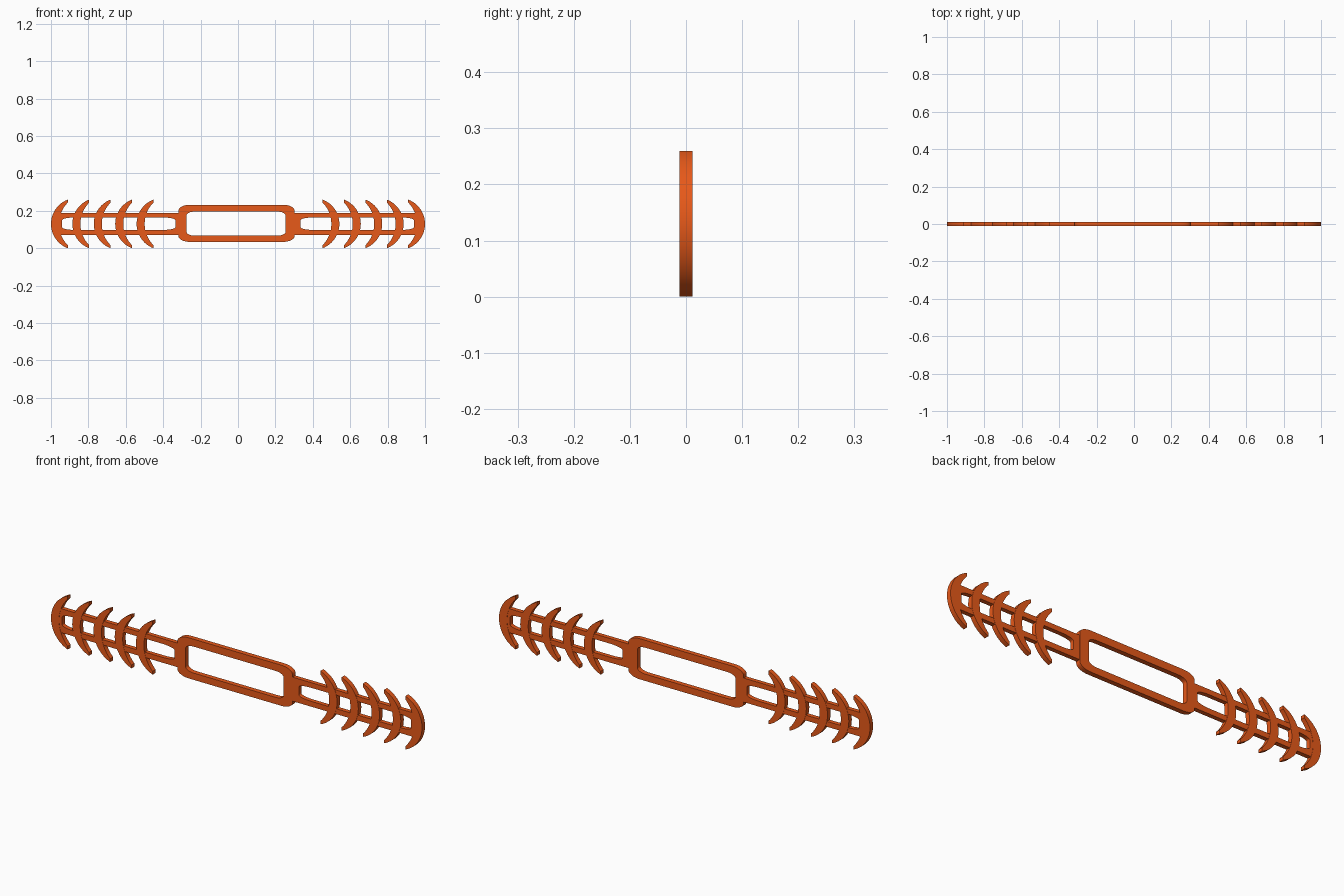
import bpy, bmesh
from math import sin, cos, pi, asin

if "Cube" in bpy.data.objects:
    bpy.data.objects.remove(bpy.data.objects["Cube"])

ZC = 0.13
mat = bpy.data.materials.new("orange_plastic")
mat.diffuse_color = (0.8, 0.1, 0.01, 1)
mat.use_nodes = True
mat.node_tree.nodes["Principled BSDF"].inputs["Base Color"].default_value = mat.diffuse_color


def rounded_rect(x0, x1, z0, z1, rx, rz, n=8):
    """Rectangle outline with elliptical corners."""
    pts = []
    corners = [(x1 - rx, z1 - rz), (x0 + rx, z1 - rz), (x0 + rx, z0 + rz), (x1 - rx, z0 + rz)]
    for k, (cx, cz) in enumerate(corners):
        for i in range(n + 1):
            a = (k + i / n) * pi / 2
            pts.append((cx + rx * cos(a), cz + rz * sin(a)))
    return pts


def arc(x_mid, x_tip, half, n=24):
    """Circular arc bulging to -x, from the lower tip to the upper tip."""
    s = x_tip - x_mid
    r = (s * s + half * half) / (2 * s)
    a = asin(half / r)
    return [(x_mid + r - r * cos(t), ZC + r * sin(t))
            for t in (a * (2 * i / n - 1) for i in range(n + 1))]


def band(name, outer, inner, depth, closed, mirror=1):
    """Solid strip between two matching outlines, extruded along y."""
    bm = bmesh.new()
    rows = [[bm.verts.new((mirror * x, y, z)) for x, z in line]
            for line, y in ((outer, -depth), (inner, -depth), (inner, depth), (outer, depth))]
    n = len(outer)
    for i in range(n if closed else n - 1):
        j = (i + 1) % n
        for k in range(4):
            a, b = rows[k], rows[(k + 1) % 4]
            bm.faces.new((a[i], a[j], b[j], b[i]))
    if not closed:
        for i in (0, -1):
            bm.faces.new([r[i] for r in rows])
    bmesh.ops.recalc_face_normals(bm, faces=bm.faces[:])
    me = bpy.data.meshes.new(name)
    bm.to_mesh(me)
    bm.free()
    me.materials.append(mat)
    ob = bpy.data.objects.new(name, me)
    bpy.context.collection.objects.link(ob)
    bpy.ops.object.select_all(action='DESELECT')
    ob.select_set(True)
    bpy.context.view_layer.objects.active = ob
    bpy.ops.object.shade_smooth_by_angle(angle=0.6)


# Wide centre frame
band("centre_frame",
     rounded_rect(-0.318, 0.302, 0.034, 0.232, 0.06, 0.03),
     rounded_rect(-0.275, 0.254, 0.067, 0.196, 0.045, 0.02), 0.0118, True)

for side, m in (("left", 1), ("right", -1)):
    # Twin rails joined at both ends
    band(side + "_rails",
         rounded_rect(-0.975, -0.28, 0.072, 0.189, 0.004, 0.004),
         rounded_rect(-0.94, -0.335, 0.098, 0.164, 0.065, 0.014), 0.0105, True, m)
    # Crescent hooks across the rails
    for i in range(5):
        x = -1 + i * 0.1145
        band(f"{side}_hook_{i + 1}",
             arc(x, x + 0.09, 0.13),
             arc(x + 0.043, x + 0.09, 0.114), 0.0115, False, m)
